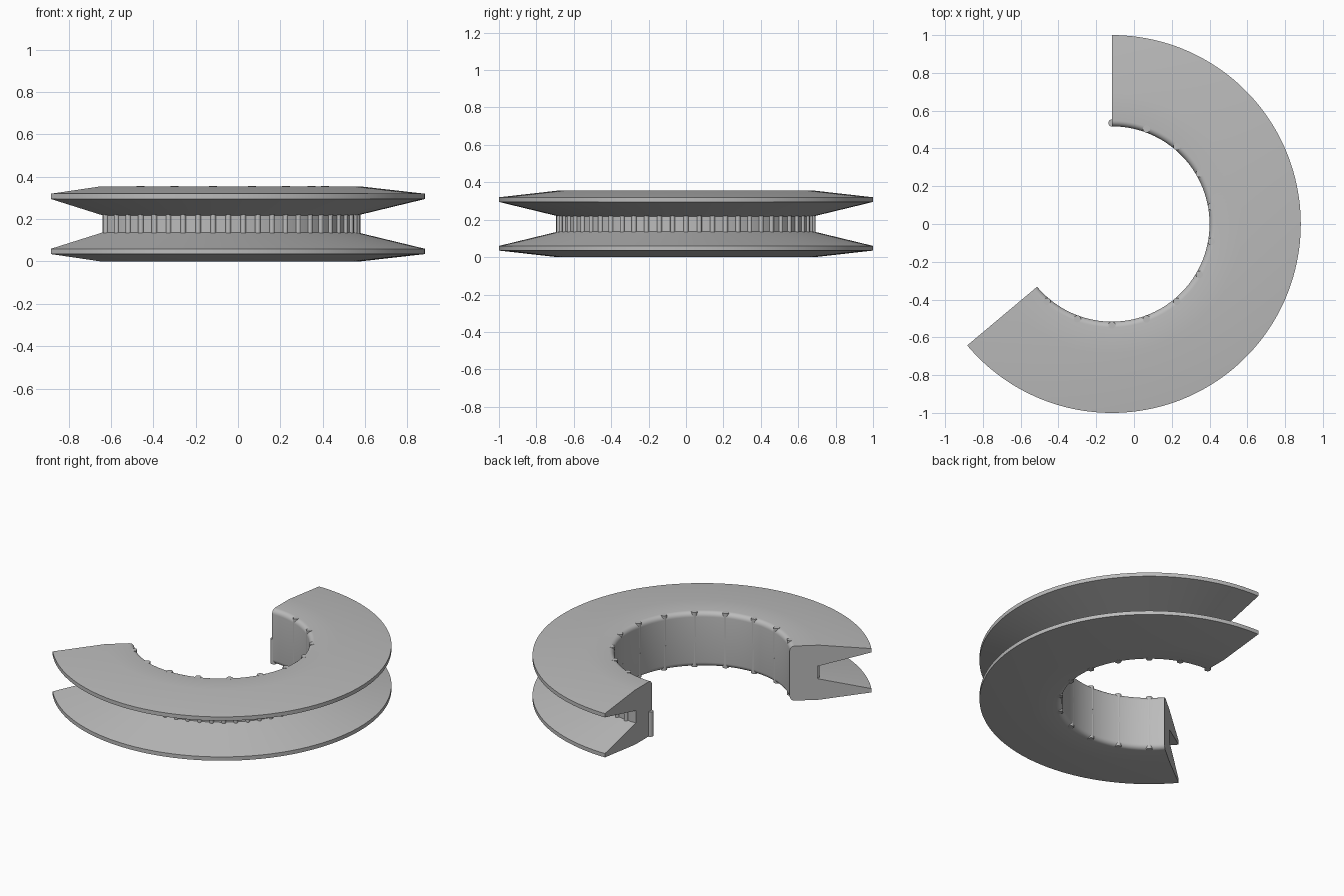
import bpy
import bmesh
from math import sin, cos, pi, radians
from mathutils import Matrix, Vector

if "Cube" in bpy.data.objects:
    bpy.data.objects.remove(bpy.data.objects["Cube"], do_unlink=True)

CENTRE_X = -0.117
HEIGHT = 0.355
START, END = 90, -140
INNER_R, FILLET = 0.517, 0.03
FLOOR_R = 0.682

grey = bpy.data.materials.new("plain_grey")
grey.use_nodes = True
grey.diffuse_color = (0.5, 0.5, 0.5, 1)
grey.node_tree.nodes["Principled BSDF"].inputs["Base Color"].default_value = grey.diffuse_color


def finish(bm, name):
    """Turn a bmesh into a smooth-shaded object with sharp edges kept."""
    bmesh.ops.recalc_face_normals(bm, faces=bm.faces)
    mesh = bpy.data.meshes.new(name)
    bm.to_mesh(mesh)
    bm.free()
    mesh.materials.append(grey)
    obj = bpy.data.objects.new(name, mesh)
    obj.location.x = CENTRE_X
    bpy.context.collection.objects.link(obj)
    bpy.ops.object.select_all(action="DESELECT")
    obj.select_set(True)
    bpy.context.view_layer.objects.active = obj
    bpy.ops.object.shade_smooth_by_angle(angle=radians(30))
    return obj


def add_rod(bm, angle, ring_r, rod_r, z0, z1):
    """Add an upright rod on a ring around the wheel axis."""
    a = radians(angle)
    place = Matrix.Translation((ring_r * cos(a), ring_r * sin(a), (z0 + z1) / 2))
    bmesh.ops.create_cone(bm, cap_ends=True, segments=20, radius1=rod_r,
                          radius2=rod_r, depth=z1 - z0, matrix=place)


# Pulley body: upper half of the section, mirrored, swept round the axis
upper = [(INNER_R + FILLET * (1 - cos(t * pi / 12)),
          HEIGHT - FILLET * (1 - sin(t * pi / 12))) for t in range(7)]
upper += [(0.69, HEIGHT), (1, 0.32), (1, 0.295), (FLOOR_R, 0.218)]
section = upper + [(r, HEIGHT - z) for r, z in reversed(upper)]

bm = bmesh.new()
turn = Matrix.Rotation(radians(START), 3, "Z")
ring = [bm.verts.new(turn @ Vector((r, 0, z))) for r, z in section]
edges = [bm.edges.new((ring[i - 1], ring[i])) for i in range(len(ring))]
bmesh.ops.spin(bm, geom=ring + edges, cent=(0, 0, 0), axis=(0, 0, 1),
               angle=radians(END - START), steps=115, use_duplicate=False)
# Flat cut ends
bmesh.ops.holes_fill(bm, edges=[e for e in bm.edges if e.is_boundary], sides=0)
finish(bm, "pulley_segment")

# Ribs standing on the groove floor
bm = bmesh.new()
for angle in range(END + 2, START, 6):
    add_rod(bm, angle, FLOOR_R, 0.013, 0.125, HEIGHT - 0.125)
finish(bm, "groove_ribs")

# Pins set into the rounded inner edges, top and bottom
bm = bmesh.new()
for angle in range(START, END, -20):
    add_rod(bm, angle, INNER_R + 0.018, 0.019, -0.0005, 0.16)
    if angle != START:
        add_rod(bm, angle, INNER_R + 0.018, 0.019, HEIGHT - 0.16, HEIGHT + 0.0005)
finish(bm, "inner_pins")
